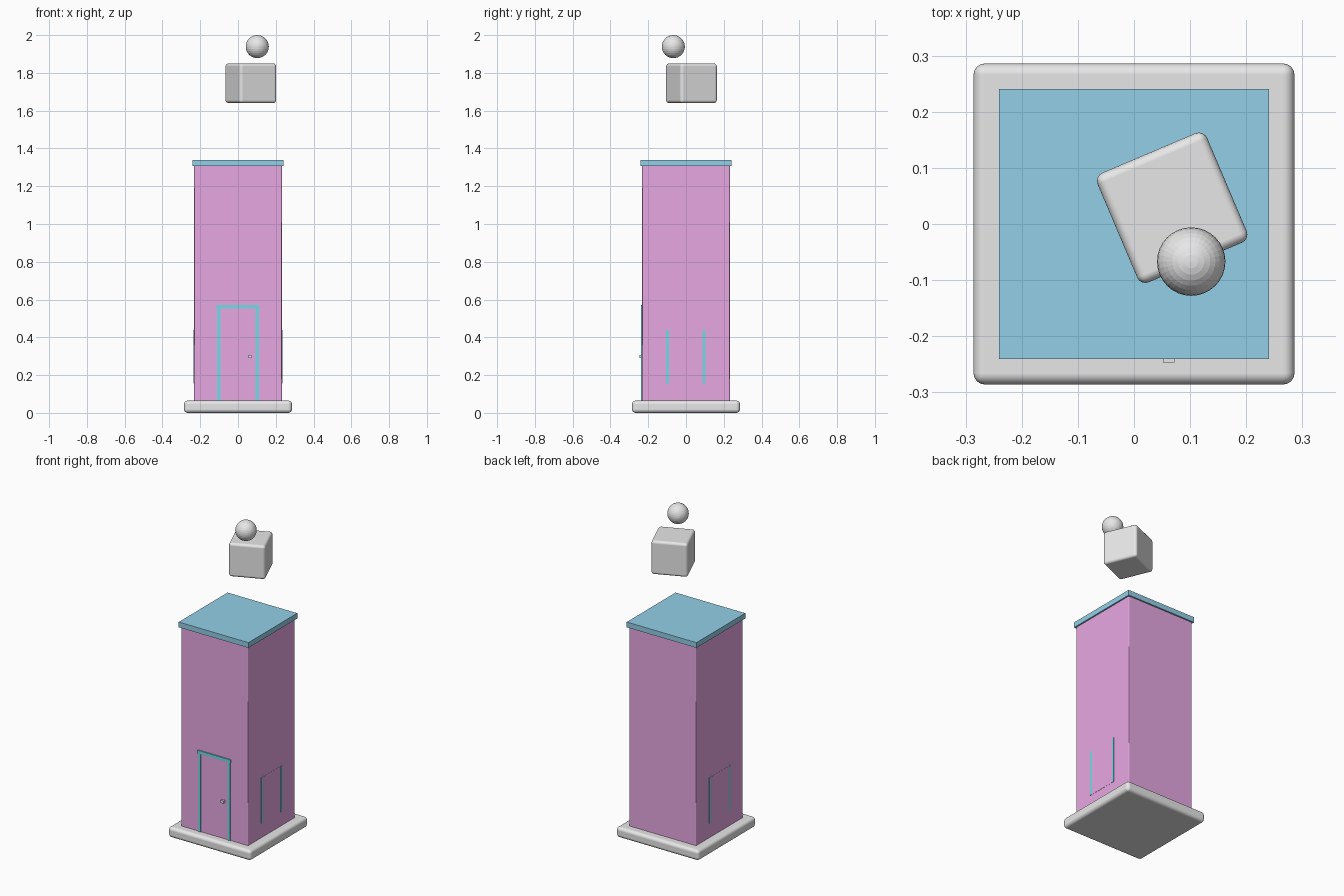
import bpy
import math

default = bpy.data.objects.get("Cube")
if default:
    bpy.data.objects.remove(default, do_unlink=True)


def material(name, rgb):
    mat = bpy.data.materials.new(name)
    mat.use_nodes = True
    mat.diffuse_color = (*rgb, 1)
    mat.node_tree.nodes["Principled BSDF"].inputs["Base Color"].default_value = (*rgb, 1)
    return mat


pink = material("wall pink", (0.8, 0.39, 0.765))
blue = material("roof blue", (0.29, 0.625, 0.8))
teal = material("trim teal", (0.18, 0.70, 0.79))
grey = material("plain grey", (0.8, 0.8, 0.8))


def box(name, low, high, mat, bevel=0, segments=4, turn=0):
    """Box between two corners, optionally rounded and turned about z."""
    centre = [(a + b) / 2 for a, b in zip(low, high)]
    bpy.ops.mesh.primitive_cube_add(size=1, location=centre)
    obj = bpy.context.object
    obj.name = name
    obj.scale = [b - a for a, b in zip(low, high)]
    bpy.ops.object.transform_apply(location=False, rotation=False, scale=True)
    obj.rotation_euler.z = turn
    obj.data.materials.append(mat)
    if bevel:
        bpy.ops.object.shade_smooth()
        mod = obj.modifiers.new("rounded edges", 'BEVEL')
        mod.width = bevel
        mod.segments = segments
        mod.harden_normals = True
    return obj


wall = 0.232
floor = 0.065

# Base, tower and flat roof
box("base", (-0.286, -0.286, 0), (0.286, 0.286, floor), grey, 0.02)
box("tower", (-wall, -wall, floor - 0.01), (wall, wall, 1.315), pink, 0.004, 1)
box("roof", (-0.241, -0.241, 1.307), (0.241, 0.241, 1.34), blue)

# Door with frame and knob
front = -wall - 0.005
box("door", (-0.1, -wall - 0.001, 0.09), (0.1, -wall + 0.01, 0.55), pink)
for side, x in (("right", -0.102), ("left", 0.102)):
    box("door_jamb_" + side, (x - 0.01, front, floor), (x + 0.01, -wall + 0.01, 0.552), teal)
box("door_lintel", (-0.115, front - 0.002, 0.552), (0.115, -wall + 0.01, 0.572), teal)
box("door_knob", (0.052, -0.247, 0.291), (0.072, -wall + 0.005, 0.307), grey)

# Side windows: a flush panel between two upright strips
for side, s in (("left", 1), ("right", -1)):
    def plate(name, y0, y1, proud, mat):
        xs = sorted((s * (wall - 0.004), s * (wall + proud)))
        box(name + "_" + side, (xs[0], y0, 0.155), (xs[1], y1, 0.44), mat)

    plate("window_panel", -0.09, 0.09, 0.001, pink)
    plate("window_strip_front", -0.105, -0.09, 0.003, teal)
    plate("window_strip_back", 0.087, 0.102, 0.003, teal)

# Floating rounded block and ball above the roof
half = 0.106
box("floating_block", (0.068 - half, 0.029 - half, 1.64), (0.068 + half, 0.029 + half, 1.85),
    grey, 0.016, 4, math.radians(23))
bpy.ops.mesh.primitive_uv_sphere_add(segments=32, ring_count=16, radius=0.061,
                                     location=(0.102, -0.067, 1.939))
ball = bpy.context.object
ball.name = "floating_ball"
ball.data.materials.append(grey)
